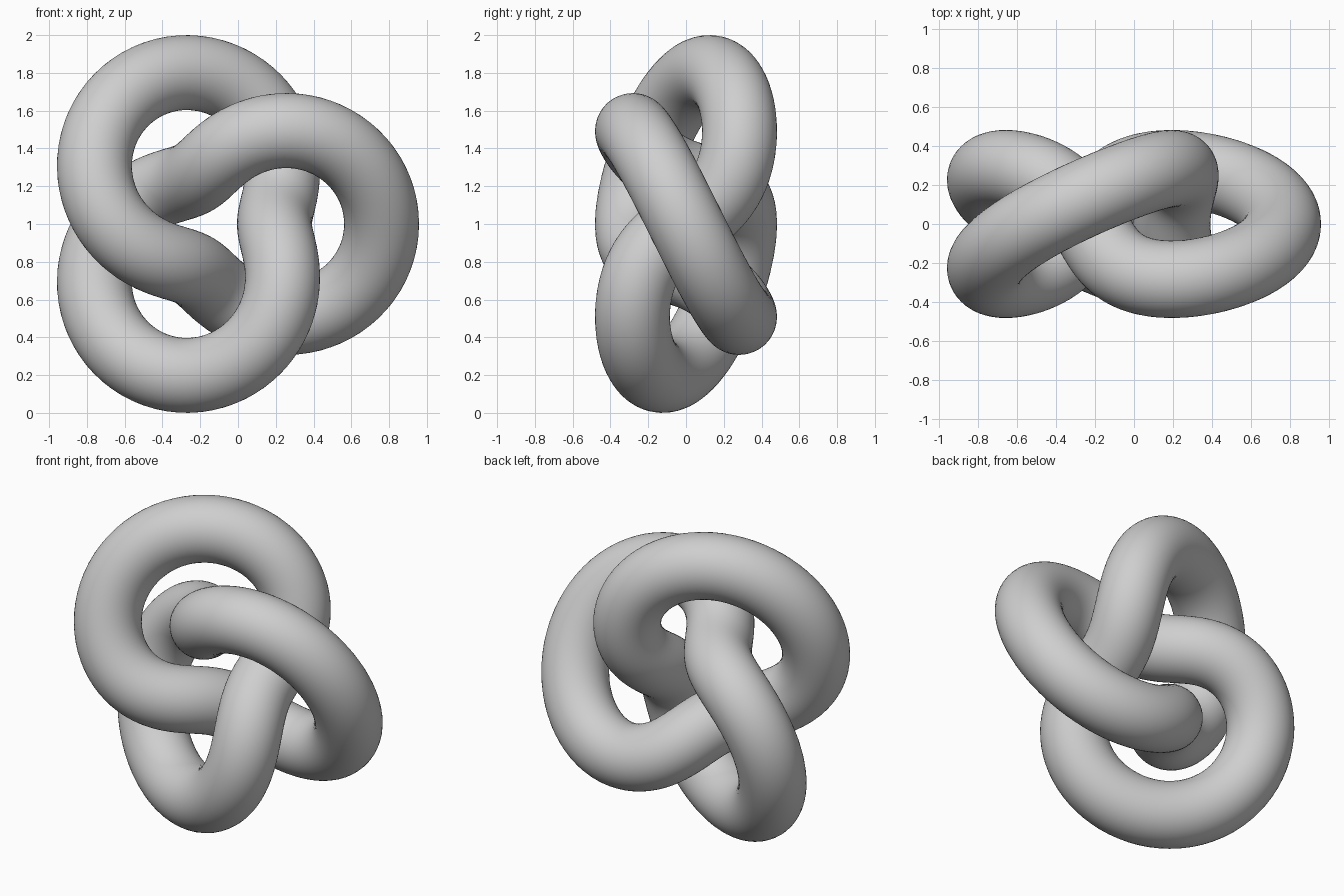
import bpy, bmesh, math
from mathutils import Vector

if "Cube" in bpy.data.objects:
    bpy.data.objects.remove(bpy.data.objects["Cube"])

S = 0.2834             # knot scale: core ring radius is 2 * S
TUBE = 0.1984          # tube radius
CENTRE = Vector((-0.09, 0.0, 1.0))
STEPS, SIDES = 240, 40


def path(t):
    """Three-lobed knot winding twice round a ring, three times through it."""
    r = 2 + math.cos(3 * t)
    return CENTRE + S * Vector((r * math.cos(2 * t), -math.sin(3 * t), r * math.sin(2 * t)))


def outward(t):
    """Direction from the ring core to the path; closes without twist."""
    c = math.cos(3 * t)
    return Vector((c * math.cos(2 * t), -math.sin(3 * t), c * math.sin(2 * t)))


# Sweep a circle along the closed path
bm = bmesh.new()
rings = []
for i in range(STEPS):
    t = 2 * math.pi * i / STEPS
    p, n = path(t), outward(t)
    tangent = (path(t + 1e-3) - path(t - 1e-3)).normalized()
    n = (n - tangent * n.dot(tangent)).normalized()
    b = tangent.cross(n)
    angles = [2 * math.pi * k / SIDES for k in range(SIDES)]
    rings.append([bm.verts.new(p + TUBE * (math.cos(a) * n + math.sin(a) * b)) for a in angles])

for i in range(STEPS):
    r0, r1 = rings[i], rings[(i + 1) % STEPS]
    for k in range(SIDES):
        m = (k + 1) % SIDES
        face = bm.faces.new((r0[k], r0[m], r1[m], r1[k]))
        face.smooth = True
bmesh.ops.recalc_face_normals(bm, faces=bm.faces)

mesh = bpy.data.meshes.new("knot_tube")
bm.to_mesh(mesh)
bm.free()

# Single plain grey
grey = bpy.data.materials.new("light_grey")
grey.diffuse_color = (0.62, 0.62, 0.62, 1)
grey.use_nodes = True
grey.node_tree.nodes["Principled BSDF"].inputs["Base Color"].default_value = grey.diffuse_color
mesh.materials.append(grey)

knot = bpy.data.objects.new("knot_tube", mesh)
bpy.context.collection.objects.link(knot)
